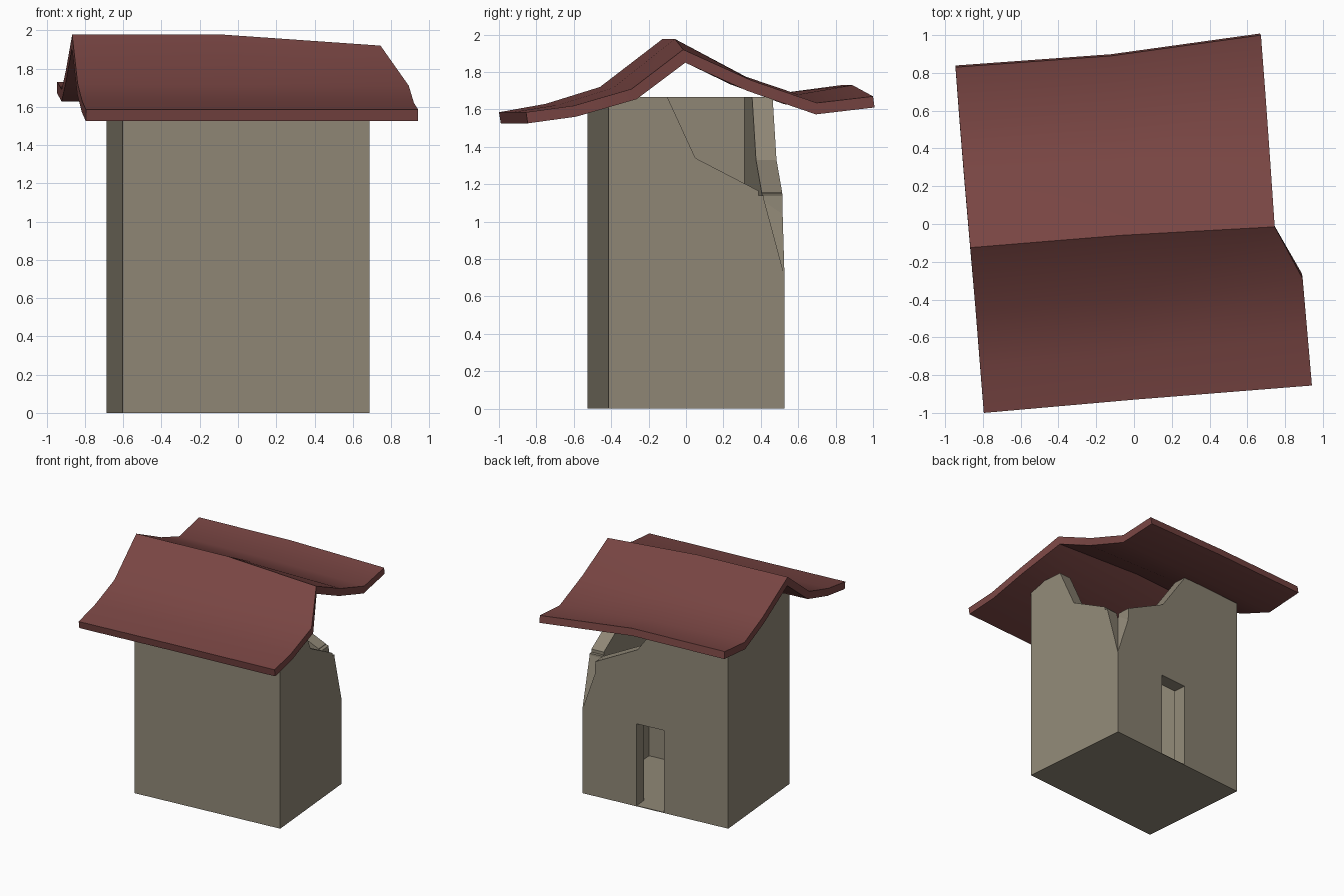
import bpy, bmesh, math
from mathutils import Vector

cube = bpy.data.objects.get("Cube")
if cube:
    bpy.data.objects.remove(cube, do_unlink=True)


def material(name, colour):
    m = bpy.data.materials.new(name)
    m.use_nodes = True
    m.diffuse_color = (*colour, 1)
    m.node_tree.nodes["Principled BSDF"].inputs["Base Color"].default_value = (*colour, 1)
    return m


plaster = material("plaster", (0.28, 0.246, 0.184))
tile_red = material("roof_red", (0.19, 0.060, 0.056))


def make_object(name, bm, mat):
    bmesh.ops.recalc_face_normals(bm, faces=bm.faces)
    mesh = bpy.data.meshes.new(name)
    bm.to_mesh(mesh)
    bm.free()
    mesh.materials.append(mat)
    ob = bpy.data.objects.new(name, mesh)
    bpy.context.collection.objects.link(ob)
    return ob


def box(name, lo, hi):
    bm = bmesh.new()
    bmesh.ops.create_cube(bm, size=1)
    for v in bm.verts:
        v.co = [a + (c + 0.5) * (b - a) for a, b, c in zip(lo, hi, v.co)]
    return make_object(name, bm, plaster)


def prism(name, points, extrude):
    bm = bmesh.new()
    face = bm.faces.new([bm.verts.new(p) for p in points])
    new = bmesh.ops.extrude_face_region(bm, geom=[face])["geom"]
    bmesh.ops.translate(bm, vec=Vector(extrude),
                        verts=[g for g in new if isinstance(g, bmesh.types.BMVert)])
    return make_object(name, bm, plaster)


def hull(name, points):
    bm = bmesh.new()
    for p in points:
        bm.verts.new(p)
    res = bmesh.ops.convex_hull(bm, input=bm.verts)
    bmesh.ops.delete(bm, geom=[g for g in res["geom_interior"]
                               if isinstance(g, bmesh.types.BMVert)], context="VERTS")
    return make_object(name, bm, plaster)


def apply_modifier(ob, mod):
    bpy.ops.object.select_all(action="DESELECT")
    bpy.context.view_layer.objects.active = ob
    ob.select_set(True)
    bpy.ops.object.modifier_apply(modifier=mod.name)


def cut(ob, cutter):
    mod = ob.modifiers.new("cut", "BOOLEAN")
    mod.operation = "DIFFERENCE"
    mod.solver = "EXACT"
    mod.object = cutter
    apply_modifier(ob, mod)
    bpy.data.objects.remove(cutter, do_unlink=True)


# Hollow tower with a doorway in the back wall
HX, HY, WALL, TOP, ABOVE = 0.6475, 0.472, 0.11, 1.667, 1.9
IX, IY = HX - WALL, HY - WALL
tower = box("tower_walls", (-HX, -HY, 0), (HX, HY, TOP))
cut(tower, box("room", (-IX, -IY, 0.006), (IX, IY, ABOVE)))
cut(tower, box("doorway", (-0.076, IY - 0.05, 0.006), (0.165, HY + 0.1, 0.7)))

# Broken upper edge of the left wall
side = [(-0.157, TOP), (-0.006, 1.34), (IY, 1.15), (HY + 0.1, 1.15), (HY + 0.1, ABOVE), (-0.157, ABOVE)]
cut(tower, prism("side_break", [(IX - 0.03, y, z) for y, z in side], (0.3, 0, 0)))

# Broken upper edge of the back wall
back = [(-0.083, TOP), (0.157, 1.33), (IX, 1.14), (HX + 0.1, 1.14), (HX + 0.1, ABOVE), (-0.083, ABOVE)]
cut(tower, prism("back_break", [(x, IY - 0.03, z) for x, z in back], (0, 0.3, 0)))

# Notch knocked out of the corner between them
cut(tower, hull("corner_break", [
    (0.59, 0.415, 0.93), (0.705, 0.529, 0.51),
    (0.7, IY, 1.13), (IX, 0.53, 1.0), (0.53, 0.355, 1.12),
    (0.53, 0.53, 1.3), (0.7, 0.355, 1.3), (0.7, 0.53, 1.3), (0.53, 0.355, 1.3)]))
tower.rotation_euler.z = math.radians(5)

# Sagging roof: three cross-sections from front eave over the ridge to back eave
sections = [
    [(-0.795, -1.0, 1.585), (-0.815, -0.75, 1.63), (-0.838, -0.46, 1.72), (-0.867, -0.125, 1.977),
     (-0.90, 0.26, 1.79), (-0.922, 0.53, 1.69), (-0.945, 0.83, 1.73)],
    [(0.0, -0.93, 1.585), (-0.01, -0.68, 1.625), (-0.03, -0.39, 1.715), (-0.07, -0.06, 1.977),
     (-0.09, 0.32, 1.775), (-0.1, 0.6, 1.68), (-0.12, 0.89, 1.73)],
    [(0.942, -0.855, 1.585), (0.92, -0.6, 1.62), (0.893, -0.29, 1.71), (0.745, -0.015, 1.92),
     (0.72, 0.35, 1.755), (0.695, 0.7, 1.635), (0.672, 1.0, 1.67)],
]
bm = bmesh.new()
grid = [[bm.verts.new(p) for p in s] for s in sections]
for a, b in zip(grid, grid[1:]):
    for i in range(len(a) - 1):
        bm.faces.new((a[i], b[i], b[i + 1], a[i + 1]))
roof = make_object("roof", bm, tile_red)
if roof.data.polygons[0].normal.z < 0:
    roof.data.flip_normals()
mod = roof.modifiers.new("thickness", "SOLIDIFY")
mod.thickness = 0.06
mod.offset = -1
mod.use_even_offset = True
apply_modifier(roof, mod)
bpy.ops.object.shade_smooth_by_angle(angle=math.radians(35))
